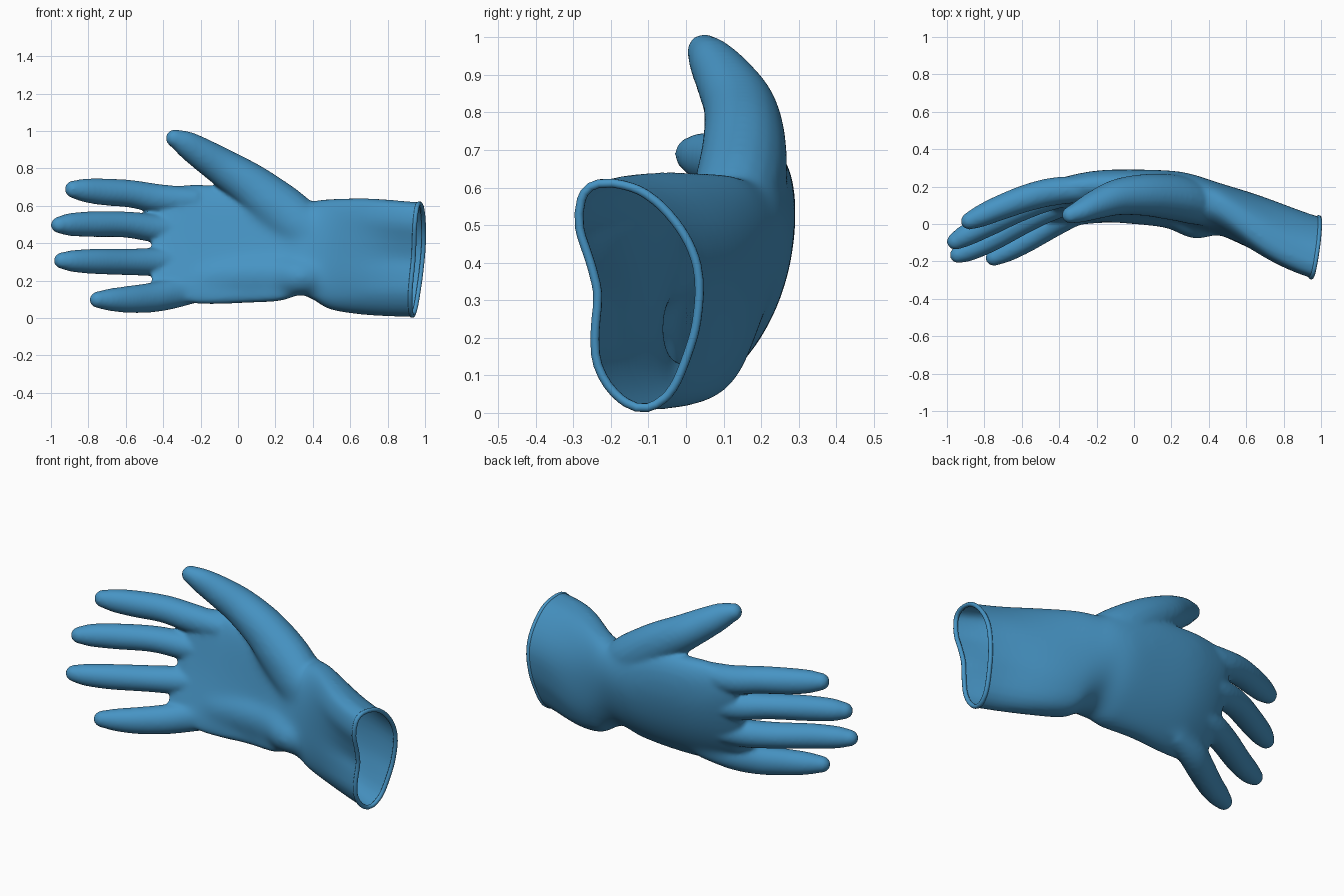
import bpy, bmesh, math
from mathutils import Vector

if "Cube" in bpy.data.objects:
    bpy.data.objects.remove(bpy.data.objects["Cube"])

blue = bpy.data.materials.new("glove blue")
blue.diffuse_color = (0.062, 0.295, 0.55, 1)
blue.use_nodes = True
blue.node_tree.nodes["Principled BSDF"].inputs["Base Color"].default_value = blue.diffuse_color


def smooth_path(pts, n=5):
    """Catmull-Rom through rows of numbers."""
    p = [pts[0]] + list(pts) + [pts[-1]]
    out = []
    for i in range(1, len(p) - 2):
        for k in range(n):
            t = k / n
            out.append([0.5 * (2 * b + (c - a) * t + (2 * a - 5 * b + 4 * c - d) * t * t
                               + (3 * b - a - 3 * c + d) * t ** 3)
                        for a, b, c, d in zip(p[i - 1], p[i], p[i + 1], p[i + 2])])
    return out + [list(pts[-1])]


def skin(bm, rings):
    """Bridge rings into a closed tube."""
    vs = [[bm.verts.new(co) for co in r] for r in rings]
    n = len(vs[0])
    for a, b in zip(vs, vs[1:]):
        for i in range(n):
            j = (i + 1) % n
            bm.faces.new((a[i], a[j], b[j], b[i]))
    bm.faces.new(vs[0][::-1])
    bm.faces.new(vs[-1])


def digit(bm, pts, n=20):
    """Tapered finger: rows are x, y, z, radius in thickness, radius in width."""
    rows = smooth_path(pts)
    rings = []

    def ring(c, d, rt, rw):
        w = d.cross(Vector((0, 1, 0))).normalized()
        t = w.cross(d)
        rings.append([c + w * rw * math.cos(a) + t * rt * math.sin(a)
                      for a in (2 * math.pi * i / n for i in range(n))])

    for i, r in enumerate(rows):
        d = (Vector(rows[min(i + 1, len(rows) - 1)][:3]) - Vector(rows[max(i - 1, 0)][:3])).normalized()
        ring(Vector(r[:3]), d, r[3] + 0.003, r[4] + 0.003)
    # rounded fingertip
    c, rt, rw = Vector(r[:3]), r[3] + 0.003, r[4] + 0.003
    for k in range(1, 6):
        a = k * math.pi / 2 / 5.3
        ring(c + d * rt * 1.1 * math.sin(a), d, rt * math.cos(a), rw * math.cos(a))
    skin(bm, rings)


bm = bmesh.new()

# cuff opening outline (y, z), from the top round the back to the bottom and up the front
opening = [(-0.21, .615), (-.12, .597), (-.045, .545), (.02, .46), (.05, .365), (.042, .25),
           (.015, .16), (-.04, .05), (-.12, .005), (-.2, .045), (-.25, .13), (-.25, .23),
           (-.24, .31), (-.26, .40), (-.29, .5), (-.27, .59)]
opening = smooth_path(opening + opening[:1], 3)[:48]

# palm, wrist and cuff: x, z low, z high, centre y, slant, bend, half thickness
body = [(-0.46, 0.18, 0.64, 0.135, 0.09, 0.03, 0.035),
        (-0.40, 0.11, 0.69, 0.142, 0.09, 0.035, 0.068),
        (-0.28, 0.085, 0.71, 0.160, 0.085, 0.045, 0.090),
        (-0.15, 0.075, 0.71, 0.170, 0.08, 0.045, 0.100),
        (0.05, 0.082, 0.70, 0.168, 0.07, 0.045, 0.108),
        (0.22, 0.092, 0.65, 0.150, 0.07, 0.045, 0.12),
        (0.33, 0.122, 0.63, 0.12, 0.06, 0.03, 0.13),
        (0.40, 0.10, 0.626, 0.10, 0.04, 0.02, 0.132),
        (0.50, 0.045, 0.636, 0.065, 0.02, 0.01, 0.138),
        (0.70, 0.015, 0.640, -0.025, -0.01, 0.0, 0.16),
        (0.92, 0.006, 0.624, -0.110, -0.035, 0.0, 0.165),
        (1.10, 0.006, 0.607, -0.165, -0.04, 0.0, 0.165)]
rings = []
for x, z0, z1, yc, slant, bend, th in smooth_path(body):
    k = min(max((x - 0.42) / 0.48, 0), 1)
    k = k * k * (3 - 2 * k)
    zc, zh = (z0 + z1) / 2, (z1 - z0) / 2
    ring = []
    for i in range(48):
        a = 2 * math.pi * i / 48
        c, s = math.cos(a), math.sin(a)
        t = math.copysign(abs(c) ** 0.85, c)
        y = yc + slant * t - bend * t * t + th * math.copysign(abs(s) ** 0.8, s)
        oy, oz = opening[i]
        end = Vector((x, yc + oy + 0.12, zc + (oz - 0.31) * zh / 0.305))
        ring.append(Vector((x, y, zc + zh * t)).lerp(end, k))
    rings.append(ring)
skin(bm, rings)

# index, middle, ring, little finger and thumb
digit(bm, [(-0.22, 0.19, 0.625, 0.065, 0.07), (-0.42, 0.175, 0.638, 0.072, 0.075),
           (-0.57, 0.14, 0.664, 0.07, 0.071), (-0.72, 0.085, 0.675, 0.064, 0.069),
           (-0.82, 0.042, 0.683, 0.056, 0.060), (-0.875, 0.018, 0.688, 0.045, 0.046)])
digit(bm, [(-0.22, 0.185, 0.47, 0.065, 0.07), (-0.42, 0.155, 0.478, 0.072, 0.073),
           (-0.60, 0.09, 0.50, 0.07, 0.067), (-0.78, 0.0, 0.502, 0.064, 0.066),
           (-0.90, -0.062, 0.50, 0.056, 0.058), (-0.95, -0.09, 0.498, 0.045, 0.044)])
digit(bm, [(-0.22, 0.15, 0.315, 0.065, 0.068), (-0.42, 0.10, 0.302, 0.072, 0.073),
           (-0.58, 0.025, 0.30, 0.07, 0.068), (-0.76, -0.08, 0.303, 0.063, 0.065),
           (-0.88, -0.14, 0.305, 0.055, 0.056), (-0.935, -0.163, 0.307, 0.044, 0.043)])
digit(bm, [(-0.18, 0.10, 0.17, 0.06, 0.07), (-0.34, 0.05, 0.135, 0.07, 0.080),
           (-0.46, -0.015, 0.11, 0.068, 0.077), (-0.58, -0.09, 0.10, 0.062, 0.07),
           (-0.68, -0.145, 0.098, 0.055, 0.058), (-0.745, -0.178, 0.098, 0.043, 0.043)])
digit(bm, [(0.50, 0.065, 0.42, 0.07, 0.10), (0.37, 0.10, 0.47, 0.11, 0.13),
           (0.22, 0.14, 0.58, 0.12, 0.14), (0.07, 0.155, 0.705, 0.11, 0.118),
           (-0.08, 0.145, 0.805, 0.095, 0.098), (-0.20, 0.105, 0.882, 0.076, 0.082),
           (-0.28, 0.07, 0.932, 0.059, 0.067), (-0.335, 0.05, 0.960, 0.045, 0.047)])
# heel of the hand on the little finger side
digit(bm, [(-0.22, 0.09, 0.20, 0.075, 0.10), (0.0, 0.085, 0.22, 0.085, 0.11),
           (0.2, 0.06, 0.225, 0.085, 0.11), (0.33, 0.0, 0.22, 0.08, 0.09),
           (0.44, 0.02, 0.22, 0.07, 0.08), (0.54, 0.03, 0.22, 0.05, 0.07)])

bmesh.ops.recalc_face_normals(bm, faces=bm.faces[:])
me = bpy.data.meshes.new("glove")
bm.to_mesh(me)
bm.free()
glove = bpy.data.objects.new("glove", me)
bpy.context.collection.objects.link(glove)
bpy.context.view_layer.objects.active = glove
glove.select_set(True)

# fuse the parts and soften the joins, more strongly over the palm and wrist
m = glove.modifiers.new("fuse", 'REMESH')
m.mode, m.voxel_size = 'VOXEL', 0.010
bpy.ops.object.modifier_apply(modifier="fuse")
group = glove.vertex_groups.new(name="palm")
for v in me.vertices:
    w = min(1, (v.co.x + 0.36) / 0.12, (0.62 - v.co.z) / 0.08, (v.co.z - 0.11) / 0.05, (0.7 - v.co.x) / 0.2)
    if w > 0:
        group.add([v.index], w, 'REPLACE')
m = glove.modifiers.new("soften_palm", 'SMOOTH')
m.factor, m.iterations, m.vertex_group = 0.5, 90, "palm"
bpy.ops.object.modifier_apply(modifier="soften_palm")
m = glove.modifiers.new("soften", 'SMOOTH')
m.factor, m.iterations = 0.5, 12
bpy.ops.object.modifier_apply(modifier="soften")

# cut the slanted cuff opening, leaving a hollow single skin
bm = bmesh.new()
bm.from_mesh(me)
normal = Vector((1, -0.18, -0.09))
bmesh.ops.bisect_plane(bm, geom=bm.verts[:] + bm.edges[:] + bm.faces[:], dist=1e-5,
                       plane_co=Vector((0.957, -0.12, 0.3)), plane_no=normal, clear_outer=True)
edge = {v for e in bm.edges if e.is_boundary for v in e.verts}
mid = sum((v.co for v in edge), Vector()) / len(edge)
loop = [v.co.copy() for v in sorted(edge, key=lambda v: math.atan2(v.co.z - mid.z, (v.co.y - mid.y) * 1.8))]
bm.to_mesh(me)
bm.free()
me.materials.clear()
me.materials.append(blue)
for p in me.polygons:
    p.material_index = 0
bpy.ops.object.shade_smooth_by_angle(angle=math.radians(50))

# rolled bead around the opening
loop = loop[::4]
cu = bpy.data.curves.new("cuff_rim", 'CURVE')
cu.dimensions = '3D'
cu.bevel_depth, cu.bevel_resolution = 0.012, 3
sp = cu.splines.new('POLY')
sp.points.add(len(loop) - 1)
for p, co in zip(sp.points, loop):
    p.co = (*(mid + (co - mid) * 0.985), 1)
sp.use_cyclic_u = True
sp.use_smooth = True
cu.materials.append(blue)
rim = bpy.data.objects.new("cuff_rim", cu)
bpy.context.collection.objects.link(rim)
